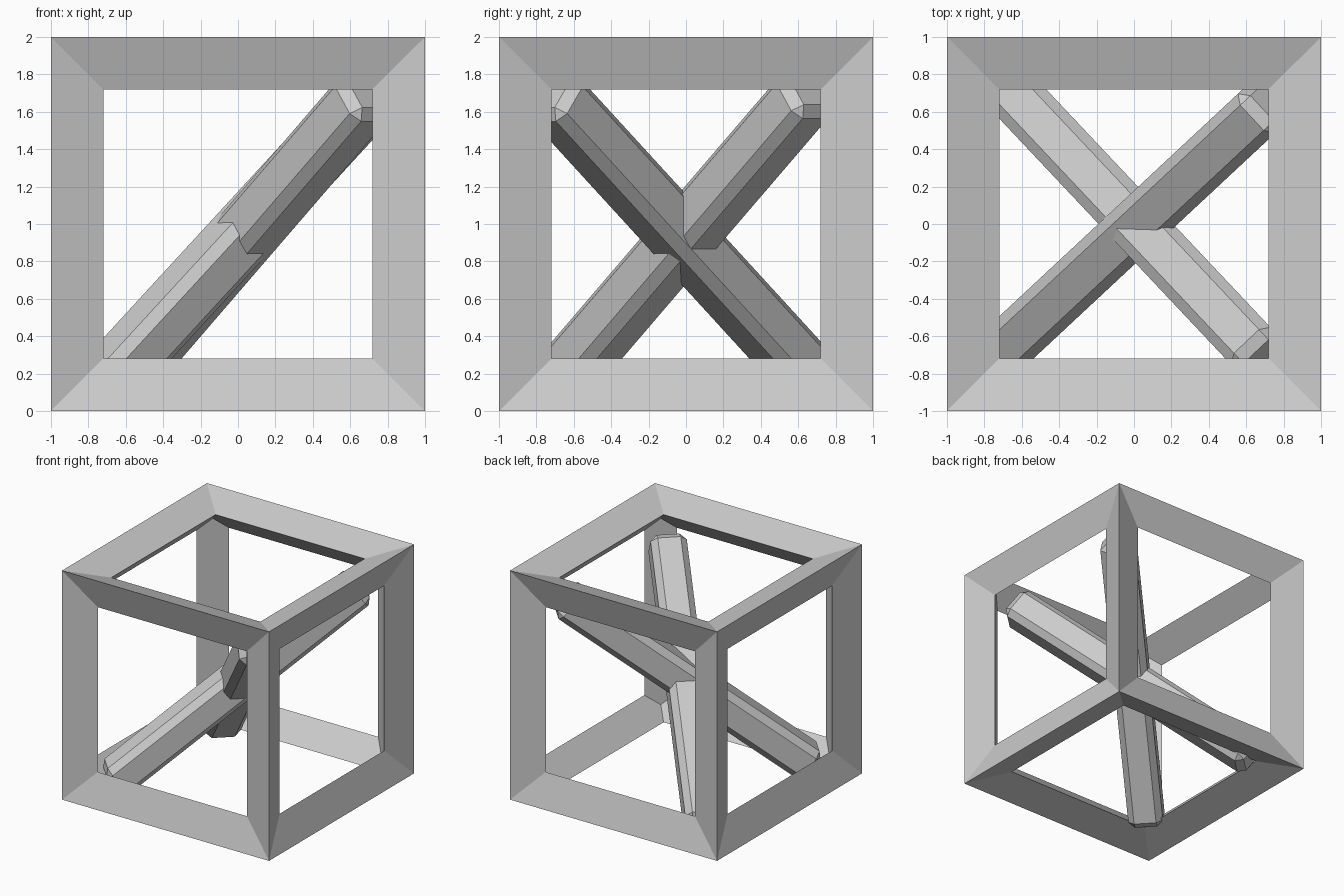
import bpy, bmesh
from math import radians
from mathutils import Matrix, Vector

if "Cube" in bpy.data.objects:
    bpy.data.objects.remove(bpy.data.objects["Cube"])

OPEN = 0.72                      # half width of each window
DEPTH = 1 - (1 - OPEN) / 3       # how far out the window rim lies
INNER = (OPEN + DEPTH) / 2       # inner corner of the frame

# Cube frame: one mitred edge with a triangular section, repeated 12 times
bm = bmesh.new()
edge_faces = [
    [(1, 1, -1), (1, 1, 1), (DEPTH, OPEN, OPEN), (DEPTH, OPEN, -OPEN)],
    [(1, 1, 1), (1, 1, -1), (OPEN, DEPTH, -OPEN), (OPEN, DEPTH, OPEN)],
    [(DEPTH, OPEN, -OPEN), (DEPTH, OPEN, OPEN), (INNER, INNER, INNER),
     (OPEN, DEPTH, OPEN), (OPEN, DEPTH, -OPEN), (INNER, INNER, -INNER)],
]
for axis in range(3):
    turn = Matrix.Rotation(radians(120 * axis), 3, Vector((1, 1, 1)))
    for k in range(4):
        rot = turn @ Matrix.Rotation(radians(90 * k), 3, 'Z')
        for pts in edge_faces:
            bm.faces.new([bm.verts.new(rot @ Vector(p)) for p in pts])
bmesh.ops.remove_doubles(bm, verts=bm.verts, dist=0.001)
bmesh.ops.recalc_face_normals(bm, faces=bm.faces)
bmesh.ops.translate(bm, verts=bm.verts, vec=(0, 0, 1))
mesh = bpy.data.meshes.new("cube_frame")
bm.to_mesh(mesh)
bm.free()
bpy.context.collection.objects.link(bpy.data.objects.new("cube_frame", mesh))


# Chamfered square bars crossing inside the frame
def brace(name, centre, heading, rise=38.5, length=2.54, side=0.29):
    bpy.ops.mesh.primitive_cube_add(size=1, location=centre)
    ob = bpy.context.object
    ob.name = name
    ob.data.transform(Matrix.Diagonal((length, side, side, 1)))
    ob.rotation_euler = (0, radians(-rise), radians(heading))
    bevel = ob.modifiers.new("chamfer", 'BEVEL')
    bevel.width = 0.053
    bevel.segments = 1


brace("diagonal_brace_1", (0, -0.02, 0.92), 43)
brace("diagonal_brace_2", (0.01, 0, 0.905), -46.7)
